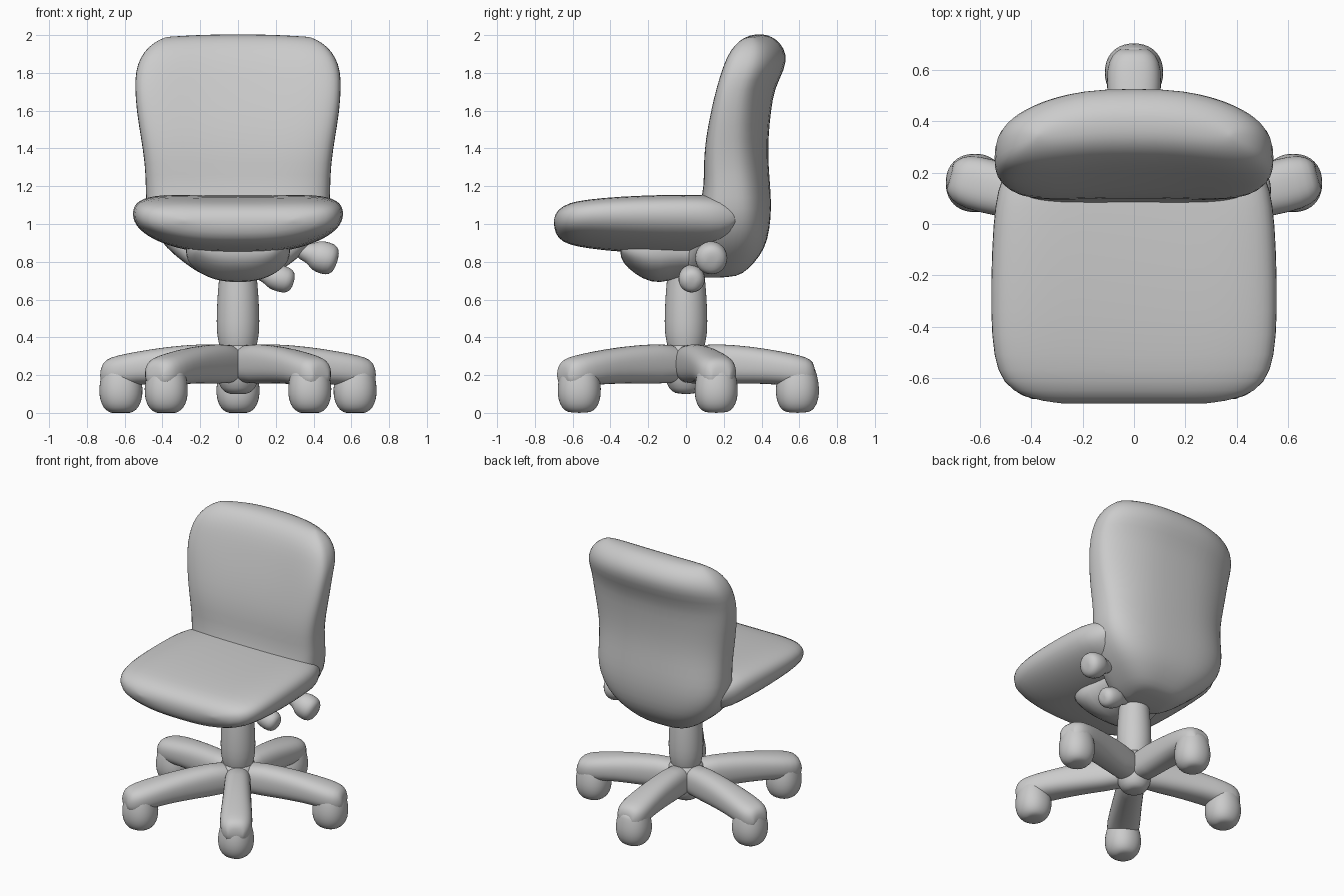
import bpy, bmesh
from math import cos, sin, pi, atan2, hypot
from mathutils import Vector


def loft(name, rings, place, power=2.0, bow_lo=1.0, sides=28):
    """Skin superellipse sections: ring = (along, half_width, low, high, bow)."""
    bm = bmesh.new()
    loops = []
    for t, w, lo, hi, bow in rings:
        loop = []
        for i in range(sides):
            a = 2 * pi * (i + 0.5) / sides
            c, s = cos(a), sin(a)
            p = abs(c) ** (2 / power) * (1 if c > 0 else -1)
            q = abs(s) ** (2 / power) * (1 if s > 0 else -1)
            k = bow if q > 0 else bow * bow_lo
            v = (lo + hi) / 2 + q * (hi - lo) / 2 + k * p * p
            loop.append(bm.verts.new(place(p * w, v, t)))
        loops.append(loop)
    for a, b in zip(loops, loops[1:]):
        for i in range(sides):
            j = (i + 1) % sides
            bm.faces.new((a[i], a[j], b[j], b[i]))
    for cap in (loops[0], loops[-1]):  # close the ends with strips of quads
        for i in range(sides // 2 - 1):
            bm.faces.new((cap[i], cap[i + 1], cap[-2 - i], cap[-1 - i]))
    bmesh.ops.recalc_face_normals(bm, faces=bm.faces)
    for f in bm.faces:
        f.smooth = True
    mesh = bpy.data.meshes.new(name)
    bm.to_mesh(mesh)
    bm.free()
    obj = bpy.data.objects.new(name, mesh)
    bpy.context.collection.objects.link(obj)
    sub = obj.modifiers.new("smooth", "SUBSURF")
    sub.levels = sub.render_levels = 1
    return obj


def turned(name, profile, x=0, y=0, power=2.0):
    """Upright round part from (z, radius) pairs."""
    return loft(name, [(z, r, -r, r, 0) for z, r in profile],
                lambda u, v, t: (x + u, y + v, t), power, sides=20)


def rod(name, start, end, profile):
    """Round part along a line from (fraction, radius) pairs."""
    a, b = Vector(start), Vector(end)
    turn = (b - a).to_track_quat('Z', 'Y')
    return loft(name, [(f * (b - a).length, r, -r, r, 0) for f, r in profile],
                lambda u, v, t: a + turn @ Vector((u, v, t)), sides=16)


# Seat cushion, lofted front to back
seat = [
    (-0.70, 0.28, 0.98, 1.03, 0.01),
    (-0.68, 0.43, 0.92, 1.075, 0.02),
    (-0.62, 0.515, 0.885, 1.11, 0.03),
    (-0.52, 0.55, 0.865, 1.125, 0.04),
    (-0.35, 0.562, 0.845, 1.14, 0.045),
    (-0.10, 0.557, 0.835, 1.15, 0.045),
    (0.08, 0.545, 0.835, 1.15, 0.045),
    (0.18, 0.52, 0.85, 1.15, 0.03),
    (0.28, 0.46, 0.90, 1.12, 0.02),
]
loft("seat", seat, lambda u, v, t: (u, t, v), 3.2, 1.8)

# Backrest and its shell, lofted from under the seat to the top roll
back = [
    (0.715, 0.13, 0.00, 0.24, 0),
    (0.735, 0.20, -0.03, 0.30, 0),
    (0.79, 0.28, -0.03, 0.36, 0),
    (0.87, 0.38, 0.00, 0.42, -0.01),
    (0.97, 0.455, 0.04, 0.445, -0.02),
    (1.08, 0.49, 0.07, 0.455, -0.03),
    (1.20, 0.49, 0.10, 0.45, -0.045),
    (1.32, 0.495, 0.10, 0.44, -0.055),
    (1.45, 0.515, 0.115, 0.44, -0.065),
    (1.60, 0.54, 0.15, 0.455, -0.075),
    (1.72, 0.548, 0.185, 0.475, -0.085),
    (1.82, 0.545, 0.215, 0.53, -0.09),
    (1.90, 0.52, 0.245, 0.54, -0.09),
    (1.96, 0.475, 0.28, 0.505, -0.07),
    (1.992, 0.42, 0.32, 0.46, -0.055),
    (2.005, 0.38, 0.36, 0.42, -0.045),
]
loft("backrest", back,
     lambda u, v, t: (u, v, t - 0.10 * u * u * max(0, (t - 1.7) / 0.3)), 3.1)

# Mechanism housing under the seat
housing = [
    (-0.35, 0.20, 0.82, 0.90, 0.01),
    (-0.31, 0.25, 0.765, 0.92, 0.03),
    (-0.23, 0.28, 0.705, 0.92, 0.05),
    (-0.14, 0.275, 0.68, 0.92, 0.05),
    (-0.04, 0.25, 0.715, 0.92, 0.05),
    (0.12, 0.25, 0.715, 0.92, 0.04),
    (0.26, 0.20, 0.75, 0.92, 0.02),
]
loft("seat_housing", housing, lambda u, v, t: (u, t, v), 2.6)

# Gas column and hub
turned("column", [(0.30, 0.09), (0.36, 0.10), (0.42, 0.116), (0.55, 0.114),
                  (0.66, 0.107), (0.72, 0.10), (0.78, 0.10)])
turned("hub", [(0.10, 0.04), (0.11, 0.075), (0.15, 0.105), (0.25, 0.13),
               (0.33, 0.125), (0.365, 0.10), (0.375, 0.06)])

# Five base legs, each ending in a castor
leg = [
    (0.00, 0.08, 0.15, 0.365, 0),
    (0.30, 0.09, 0.155, 0.367, 0),
    (0.60, 0.095, 0.155, 0.352, 0),
    (0.85, 0.106, 0.15, 0.327, 0),
    (1.03, 0.108, 0.13, 0.305, 0),
    (1.12, 0.088, 0.13, 0.285, 0),
    (1.16, 0.05, 0.15, 0.25, 0),
]
castor = [(0.0, 0.05), (0.012, 0.08), (0.045, 0.105), (0.10, 0.118),
          (0.16, 0.114), (0.21, 0.102), (0.26, 0.09)]
spots = [("back", 0, 0.59), ("right", 0.62, 0.16), ("left", -0.62, 0.16),
         ("front_right", 0.38, -0.565), ("front_left", -0.38, -0.565)]
for side, x, y in spots:
    d, a = hypot(x, y), atan2(y, x)
    loft("leg_" + side, leg,
         lambda u, v, t: (t * d * cos(a) - u * sin(a),
                          t * d * sin(a) + u * cos(a), v), 2.5, sides=20)
    turned("castor_" + side, castor, x, y, 2.2)

# Two adjustment levers with knobs on the right side
knob = [(0.0, 0.045), (0.35, 0.05), (0.45, 0.075), (0.6, 0.088),
        (0.85, 0.088), (0.96, 0.065), (1.0, 0.03)]
rod("tilt_lever", (0.30, 0.13, 0.87), (0.525, 0.135, 0.80), knob)
rod("height_lever", (0.06, 0.03, 0.76), (0.295, 0.03, 0.69),
    [(f, r * 0.82) for f, r in knob])
